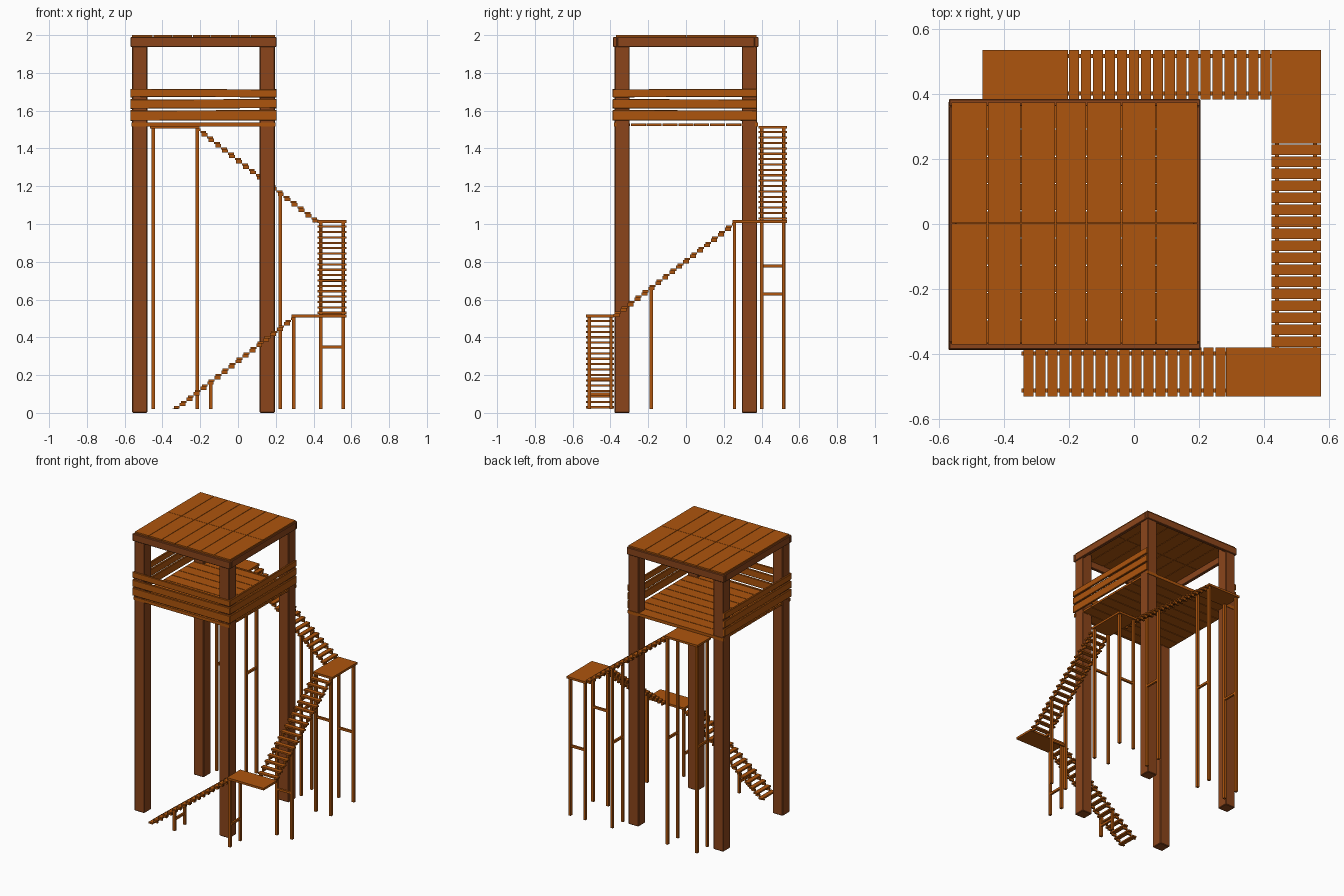
import bpy, random
from mathutils import Matrix, Vector

if "Cube" in bpy.data.objects:
    bpy.data.objects.remove(bpy.data.objects["Cube"])

random.seed(4)


def material(name, rgb):
    m = bpy.data.materials.new(name)
    m.diffuse_color = (*rgb, 1)
    m.use_nodes = True
    m.node_tree.nodes["Principled BSDF"].inputs["Base Color"].default_value = m.diffuse_color
    return m


DARK = material("dark_wood", (0.258, 0.06, 0.011))
PLANK = material("plank_wood", (0.42, 0.09, 0.004))

CORNERS = [(-1, -1, -1), (1, -1, -1), (1, 1, -1), (-1, 1, -1),
           (-1, -1, 1), (1, -1, 1), (1, 1, 1), (-1, 1, 1)]
FACES = [(3, 2, 1, 0), (4, 5, 6, 7), (0, 1, 5, 4), (1, 2, 6, 5), (2, 3, 7, 6), (3, 0, 4, 7)]


def box(name, x, y, z, mat=PLANK, bevel=0, tilt=0, axis='Y'):
    """Box from (min, max) ranges, optionally bevelled and slightly tilted."""
    c = Vector(((x[0] + x[1]) / 2, (y[0] + y[1]) / 2, (z[0] + z[1]) / 2))
    h = (abs(x[1] - x[0]) / 2, abs(y[1] - y[0]) / 2, abs(z[1] - z[0]) / 2)
    mesh = bpy.data.meshes.new(name)
    mesh.from_pydata([[s * k for s, k in zip(v, h)] for v in CORNERS], [], FACES)
    mesh.materials.append(mat)
    ob = bpy.data.objects.new(name, mesh)
    ob.matrix_world = Matrix.Translation(c) @ Matrix.Rotation(tilt, 4, axis)
    bpy.context.collection.objects.link(ob)
    if bevel:
        b = ob.modifiers.new("worn_edges", 'BEVEL')
        b.width, b.segments = bevel, 1
    return ob


X0, X1, Y0, Y1 = -0.56, 0.195, -0.378, 0.376   # outer faces of the tower posts

# Four corner posts
for x in ((X0, X0 + 0.08), (X1 - 0.08, X1)):
    for y in ((Y0, Y0 + 0.08), (Y1 - 0.08, Y1)):
        box("corner_post", x, y, (0, 1.985), DARK, 0.004)

# Roof frame
for y in ((Y0 - 0.008, Y0 + 0.014), (Y1 - 0.014, Y1 + 0.008)):
    box("roof_beam", (X0 - 0.009, X1 + 0.009), y, (1.938, 1.99), DARK, 0.003)
for x in ((X0 - 0.009, X0 + 0.014), (X1 - 0.014, X1 + 0.009)):
    box("roof_beam", x, (Y0 + 0.014, Y1 - 0.014), (1.938, 1.99), DARK, 0.003)

# Roof planks: seven columns in two halves
edges = [-0.562, -0.45, -0.347, -0.241, -0.146, -0.039, 0.068, 0.197]
for a, b in zip(edges, edges[1:]):
    for y in ((-0.37, 0.001), (0.003, 0.374)):
        box("roof_plank", (a + 0.0015, b - 0.0015), y, (1.985, 2.0))

# Platform floor planks
n = 9
w = (Y1 - Y0) / n
for i in range(n):
    y = Y0 + i * w
    box("floor_plank", (X0 + 0.002, X1 - 0.002), (y + 0.002, y + w - 0.002), (1.518, 1.533))
for y in ((Y0 - 0.004, Y0 + 0.01), (Y1 - 0.01, Y1 + 0.004)):
    box("floor_edge", (X0 - 0.004, X1 + 0.004), y, (1.515, 1.537))

# Railing boards on front, left and right; the back is open to the stairs
for z in ((1.548, 1.602), (1.612, 1.66), (1.672, 1.714)):
    box("front_rail", (X0 - 0.01, X1 + 0.01), (Y0 - 0.01, Y0 + 0.004), z, PLANK, 0.002,
        random.uniform(-0.006, 0.006))
    for x in ((X0 - 0.01, X0 + 0.004), (X1 - 0.004, X1 + 0.01)):
        box("side_rail", x, (Y0 - 0.004, Y1), z, PLANK, 0.002,
            random.uniform(-0.006, 0.006), 'X')


def flight(name, axis, start, end, side, top):
    """17 treads on two stepped stringers, climbing from start to end below `top`."""
    count, rise, step = 17, 0.0285, (end - start) / 17
    for i in range(count):
        z = top - rise * (count - i)
        c = start + (i + 0.5) * step

        def part(label, lo, hi, across, zr):
            along = sorted((c + lo * step, c + hi * step))
            xy = (along, across) if axis == 'x' else (across, along)
            box(name + label, *xy, zr)

        part("_tread", -0.43, 0.41, side, (z - 0.011, z))
        for s in (side[0] + 0.012, side[1] - 0.024):
            part("_stringer", -0.6, 0.25, (s, s + 0.012), (max(z - rise, 0.02), z - 0.011))
    # short stringer blocks that meet the landing
    c = end + 0.2 * step
    for s in (side[0] + 0.012, side[1] - 0.024):
        al = sorted((end - 0.1 * step, end + 0.3 * step))
        xy = (al, (s, s + 0.012)) if axis == 'x' else ((s, s + 0.012), al)
        box(name + "_stringer_end", *xy, (top - rise, top - 0.014))


FRONT, RIGHT, BACK = (-0.53, -0.38), (0.422, 0.575), (0.383, 0.535)
flight("lower_stair", 'x', -0.342, 0.285, FRONT, 0.52)
flight("middle_stair", 'y', -0.38, 0.247, RIGHT, 1.02)
flight("upper_stair", 'x', 0.422, -0.203, BACK, 1.52)

# Landings
box("lower_landing", (0.283, 0.575), FRONT, (0.505, 0.52))
box("middle_landing", RIGHT, (0.247, 0.535), (1.005, 1.02))
box("upper_landing", (-0.465, -0.203), BACK, (1.505, 1.52))


def trestle(name, axis, pos, side, top, bar):
    """A pair of thin legs under a stair, joined by a crossbar."""
    h = 0.009
    legs = (side[0] + 0.017, side[1] - 0.017)
    for s in legs:
        x, y = (pos, s) if axis == 'x' else (s, pos)
        box(name + "_leg", (x - h, x + h), (y - h, y + h), (0.02, top))
    p = (pos - h * 0.8, pos + h * 0.8)
    xy = (p, legs) if axis == 'x' else (legs, p)
    box(name + "_crossbar", *xy, (bar - 0.008, bar + 0.008))


# Supports
trestle("lower_stair", 'x', -0.145, FRONT, 0.17, 0.1)
trestle("lower_landing", 'x', 0.296, FRONT, 0.507, 0.18)
trestle("middle_stair", 'y', -0.185, RIGHT, 0.66, 0.35)
trestle("middle_landing_near", 'y', 0.257, RIGHT, 1.007, 0.7)
trestle("middle_landing_far", 'y', 0.516, RIGHT, 1.007, 0.52)
trestle("upper_stair", 'x', 0.223, BACK, 1.165, 0.63)
trestle("upper_landing_near", 'x', -0.215, BACK, 1.507, 0.778)
trestle("upper_landing_far", 'x', -0.449, BACK, 1.507, 0.778)
